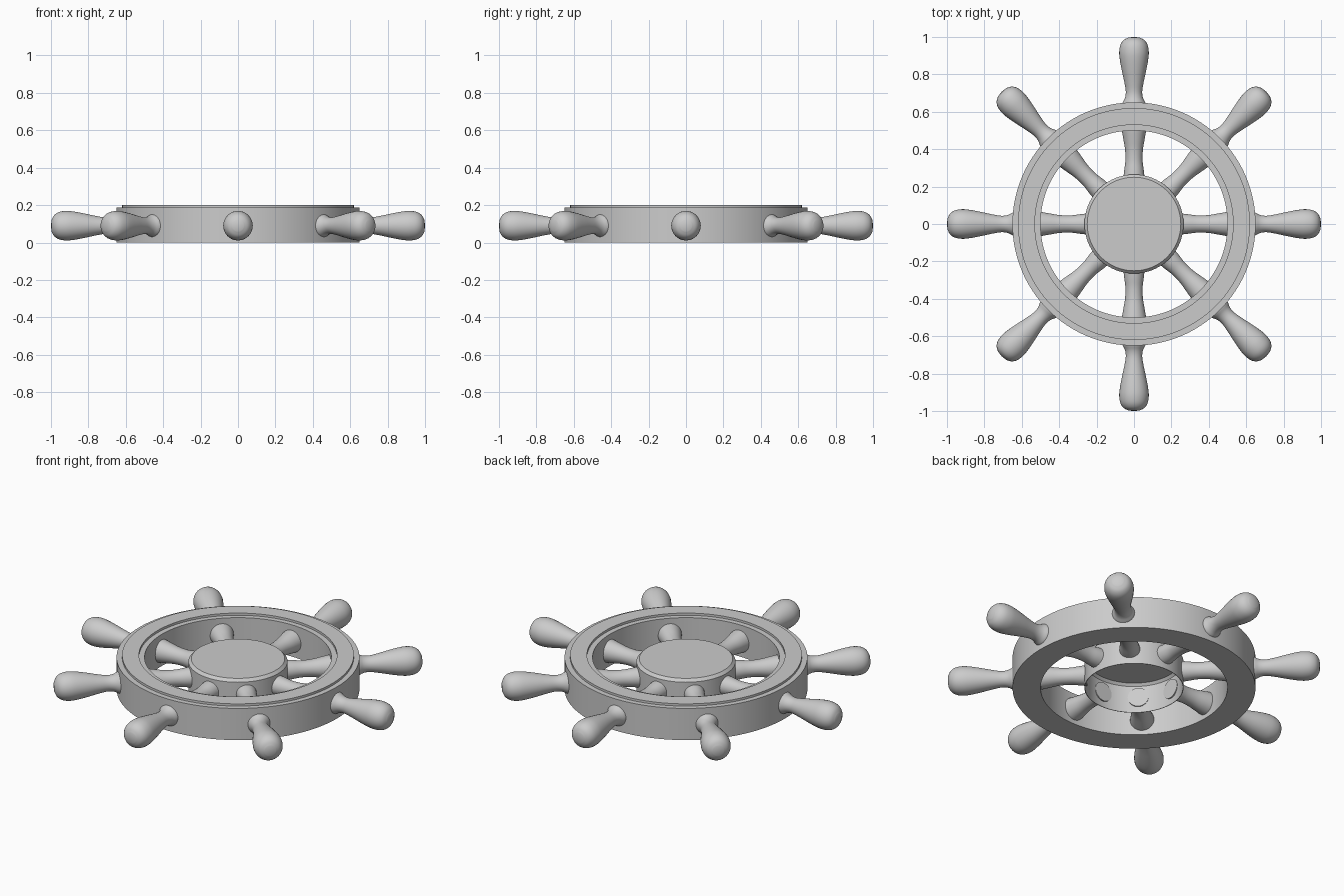
import bpy, bmesh, math
from mathutils import Matrix, Vector

if "Cube" in bpy.data.objects:
    bpy.data.objects.remove(bpy.data.objects["Cube"])


def lathe(name, profile, segments, closed=False):
    """Revolve (radius, height) points around z."""
    bm = bmesh.new()
    verts = [bm.verts.new((r, 0, z)) for r, z in profile]
    edges = [bm.edges.new(p) for p in zip(verts, verts[1:])]
    if closed:
        edges.append(bm.edges.new((verts[-1], verts[0])))
    bmesh.ops.spin(bm, geom=verts + edges, cent=(0, 0, 0), axis=(0, 0, 1),
                   angle=2 * math.pi, steps=segments)
    bmesh.ops.remove_doubles(bm, verts=bm.verts, dist=1e-5)
    bmesh.ops.recalc_face_normals(bm, faces=bm.faces)
    mesh = bpy.data.meshes.new(name)
    bm.to_mesh(mesh)
    bm.free()
    obj = bpy.data.objects.new(name, mesh)
    bpy.context.collection.objects.link(obj)
    bpy.ops.object.select_all(action='DESELECT')
    obj.select_set(True)
    bpy.context.view_layer.objects.active = obj
    bpy.ops.object.shade_smooth_by_angle(angle=math.radians(30))
    return obj


def smooth_curve(points, steps=4):
    """Catmull-Rom curve through the points."""
    p = [Vector(q) for q in points]
    p = [p[0]] + p + [p[-1]]
    out = []
    for a, b, c, d in zip(p, p[1:], p[2:], p[3:]):
        for i in range(steps):
            t = i / steps
            out.append(0.5 * (2 * b + (c - a) * t + (2 * a - 5 * b + 4 * c - d) * t * t
                              + (3 * b - a - 3 * c + d) * t ** 3))
    return [tuple(v) for v in out] + [tuple(p[-1])]


# Rim with a raised band on top
lathe("rim", [(0.50, 0), (0.65, 0), (0.65, 0.187), (0.62, 0.187), (0.62, 0.20),
              (0.53, 0.20), (0.53, 0.187), (0.50, 0.187)], 128, closed=True)

# Hub: a thin cup, open underneath, with a chamfered top edge
lathe("hub", [(0.262, 0), (0.265, 0), (0.265, 0.162), (0.25, 0.178), (0, 0.178),
              (0, 0.174), (0.249, 0.174), (0.262, 0.16)], 96, closed=True)

# Turned spokes running from the hub through the rim to the handles
shape = smooth_curve([(0.056, 0.253), (0.052, 0.29), (0.046, 0.34), (0.048, 0.40),
                      (0.058, 0.46), (0.066, 0.51), (0.070, 0.58), (0.063, 0.64),
                      (0.048, 0.675), (0.044, 0.71), (0.052, 0.76), (0.066, 0.825),
                      (0.076, 0.88), (0.079, 0.92), (0.073, 0.957), (0.056, 0.983),
                      (0.030, 0.997)])
spoke = lathe("spoke_1", [(0, 0.253)] + shape + [(0, 1.0)], 32)
for i in range(8):
    obj = spoke if i == 0 else spoke.copy()
    if i:
        obj.name = f"spoke_{i + 1}"
        bpy.context.collection.objects.link(obj)
    obj.matrix_world = (Matrix.Translation((0, 0, 0.09))
                        @ Matrix.Rotation(i * math.pi / 4, 4, 'Z')
                        @ Matrix.Rotation(math.pi / 2, 4, 'Y'))
